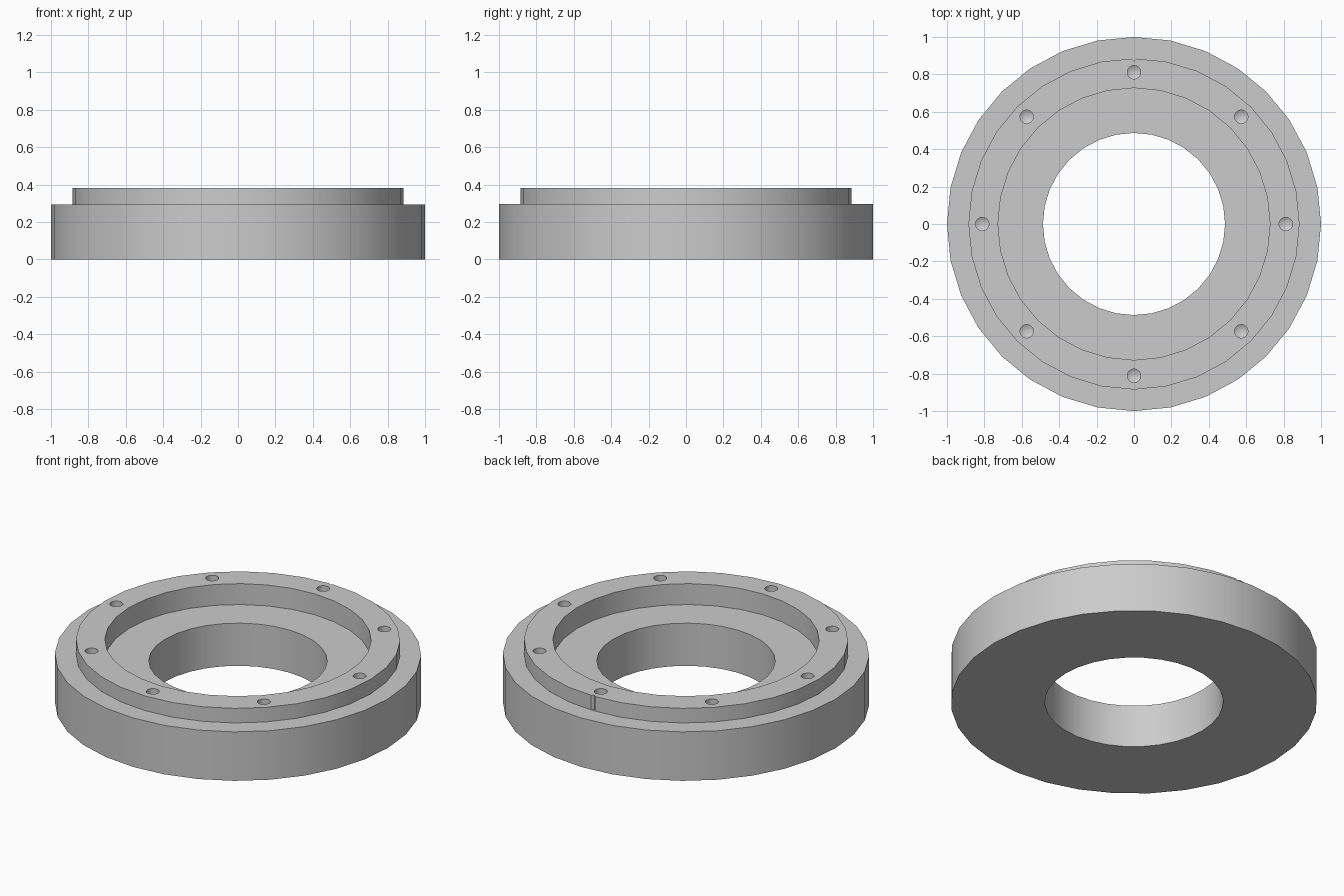
import bpy, bmesh, math
from mathutils import Matrix, Vector

cube = bpy.data.objects.get("Cube")
if cube:
    bpy.data.objects.remove(cube, do_unlink=True)

SEGMENTS = 32
OUTER, RING, RECESS, BORE = 1.0, 0.885, 0.727, 0.487
STEP, TOP, FLOOR = 0.295, 0.383, 0.257

grey = bpy.data.materials.new("machined grey")
grey.use_nodes = True
grey.diffuse_color = (0.6, 0.6, 0.6, 1)
grey.node_tree.nodes["Principled BSDF"].inputs["Base Color"].default_value = (0.6, 0.6, 0.6, 1)


def make_object(name, bm):
    bmesh.ops.recalc_face_normals(bm, faces=bm.faces)
    mesh = bpy.data.meshes.new(name)
    bm.to_mesh(mesh)
    bm.free()
    mesh.materials.append(grey)
    obj = bpy.data.objects.new(name, mesh)
    bpy.context.collection.objects.link(obj)
    return obj


def lathe(bm, profile, steps, closed):
    """Turn a (radius, z) profile round the z axis."""
    verts = [bm.verts.new((r, 0, z)) for r, z in profile]
    edges = [bm.edges.new(pair) for pair in zip(verts, verts[1:])]
    if closed:
        edges.append(bm.edges.new((verts[-1], verts[0])))
    bmesh.ops.spin(bm, geom=verts + edges, cent=(0, 0, 0), axis=(0, 0, 1),
                   angle=math.tau, steps=steps)
    bmesh.ops.remove_doubles(bm, verts=bm.verts, dist=1e-4)


# Flange body with raised ring, recess and through bore
bm = bmesh.new()
lathe(bm, [(BORE, 0), (OUTER, 0), (OUTER, STEP), (RING, STEP), (RING, TOP),
           (RECESS, TOP), (RECESS, FLOOR), (BORE, FLOOR)], SEGMENTS, True)
flange = make_object("flange_body", bm)

# Cutter for the eight drilled holes with conical bottoms
drill_r = 0.036
drill = bmesh.new()
lathe(drill, [(0, TOP + 0.05), (drill_r, TOP + 0.05), (drill_r, TOP - 0.08),
              (0, TOP - 0.101)], 16, False)
drill_mesh = bpy.data.meshes.new("drill")
drill.to_mesh(drill_mesh)
drill.free()
cut = bmesh.new()
for i in range(8):
    start = len(cut.verts)
    cut.from_mesh(drill_mesh)
    cut.verts.ensure_lookup_table()
    turn = Matrix.Rotation(math.tau * i / 8, 4, "Z")
    bmesh.ops.transform(cut, matrix=turn @ Matrix.Translation((0.811, 0, 0)),
                        verts=cut.verts[start:])
bpy.data.meshes.remove(drill_mesh)

# Cutter for the small V index notch at the back of the ring
notch = (Matrix.Translation((0, RING, STEP + 0.101)) @ Matrix.Rotation(math.pi / 4, 4, "Z")
         @ Matrix.Diagonal((0.02, 0.02, 0.2, 1)))
bmesh.ops.create_cube(cut, size=1, matrix=notch)
cutter = make_object("hole_cutter", cut)
cutter.hide_render = True

# Cut the holes and the notch, then drop the cutter
mod = flange.modifiers.new("holes", "BOOLEAN")
mod.operation = "DIFFERENCE"
mod.solver = "EXACT"
mod.object = cutter
bpy.ops.object.select_all(action="DESELECT")
flange.select_set(True)
bpy.context.view_layer.objects.active = flange
bpy.ops.object.modifier_apply(modifier=mod.name)
bpy.data.objects.remove(cutter, do_unlink=True)
bpy.ops.object.shade_smooth_by_angle(angle=math.radians(30))
